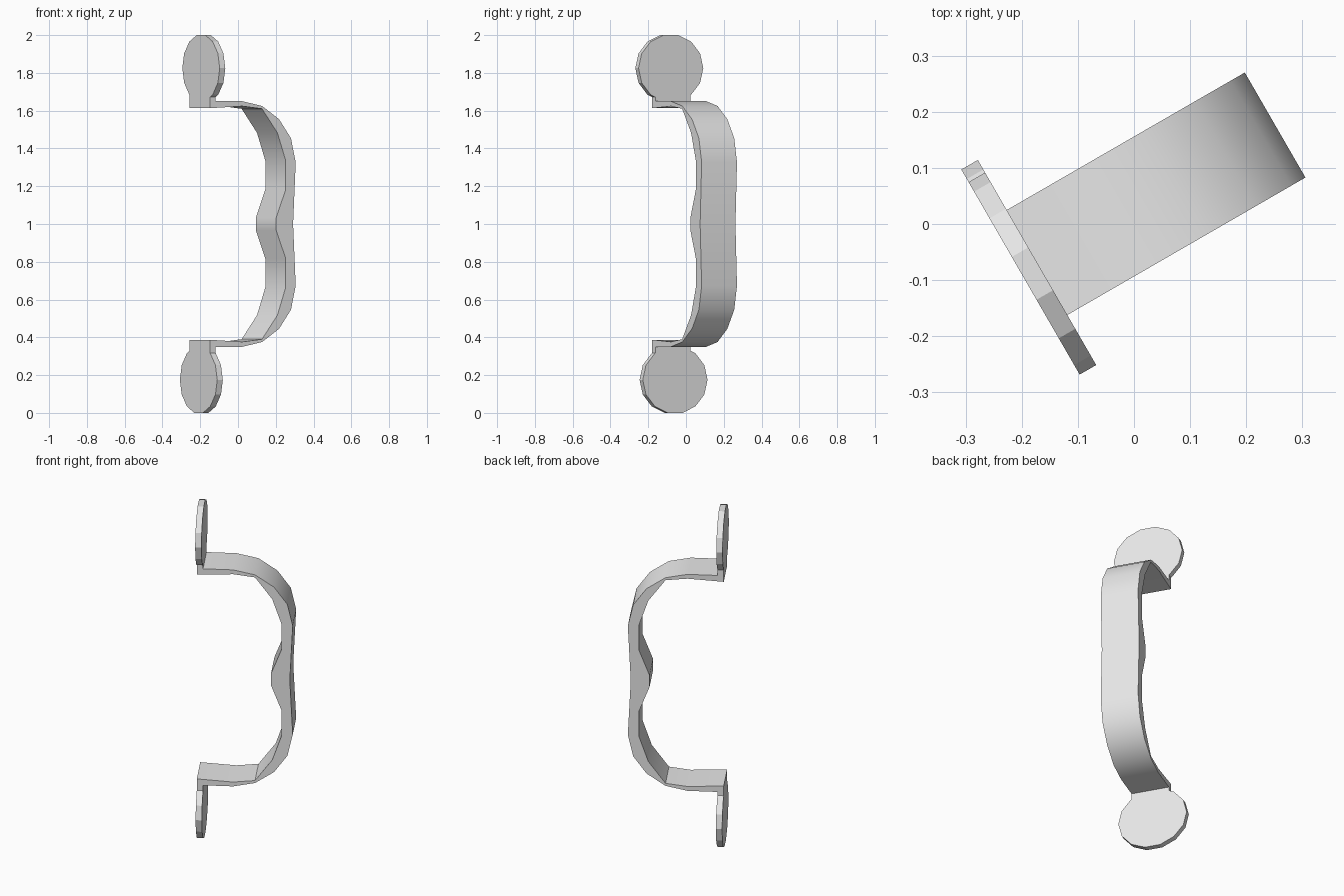
import bpy, bmesh
from math import sin, cos, radians, tau
from mathutils import Matrix, Vector

cube = bpy.data.objects.get("Cube")
if cube:
    bpy.data.objects.remove(cube, do_unlink=True)

metal = bpy.data.materials.new("light_grey_metal")
metal.use_nodes = True
GREY = (0.8, 0.8, 0.8, 1)
metal.diffuse_color = GREY
metal.node_tree.nodes["Principled BSDF"].inputs["Base Color"].default_value = GREY

TURN = Matrix.Rotation(radians(30), 4, 'Z')   # whole handle is turned about z
BACK, FACE = -0.218, -0.184                   # mounting plate depth
MID, HALF = 0.027, 0.108                      # strap centre and half width


def extrude(name, outline, step):
    """Extrude a planar outline by a vector, then turn it into place."""
    bm = bmesh.new()
    face = bm.faces.new([bm.verts.new(p) for p in outline])
    new = bmesh.ops.extrude_face_region(bm, geom=[face], use_keep_orig=True)["geom"]
    moved = [g for g in new if isinstance(g, bmesh.types.BMVert)]
    bmesh.ops.translate(bm, vec=Vector(step), verts=moved)
    bmesh.ops.recalc_face_normals(bm, faces=bm.faces)
    bm.transform(TURN)
    mesh = bpy.data.meshes.new(name)
    bm.to_mesh(mesh)
    bm.free()
    mesh.materials.append(metal)
    obj = bpy.data.objects.new(name, mesh)
    bpy.context.collection.objects.link(obj)
    return obj


def mirrored(half):
    """Continue an upper half profile below z = 1."""
    return half + [(u, 2 - z) for u, z in reversed(half) if z > 1]


# Curved grip strap, with a swelling on the inside of the middle
outer = mirrored([(BACK, 1.65), (-0.02, 1.65), (0.10, 1.625), (0.204, 1.555),
                  (0.277, 1.454), (0.306, 1.327), (0.29, 1.0)])
inner = mirrored([(BACK, 1.613), (-0.02, 1.624), (0.10, 1.61), (0.194, 1.483),
                  (0.245, 1.335), (0.245, 1.183), (0.187, 1.034)])
profile = outer + inner[::-1]
strap = extrude("grip_strap", [(u, MID - HALF, z) for u, z in profile],
                (0, 2 * HALF, 0))

# Round mounting plates and the necks joining them to the strap
SIDES = 14
for label, s in (("upper", 1), ("lower", -1)):
    rim = [(BACK, MID - s * 0.013 + 0.198 * cos(tau * i / SIDES),
            1 + s * 0.825 + 0.18 * sin(tau * i / SIDES)) for i in range(SIDES)]
    extrude(label + "_mounting_plate", rim, (FACE - BACK, 0, 0))
    neck = [(BACK, MID + a * HALF, 1 + s * z)
            for a, z in ((-1, 0.63), (1, 0.63), (1, 0.69), (-1, 0.69))]
    extrude(label + "_neck", neck, (FACE - BACK, 0, 0))

# Soft shading along the bend of the strap
bpy.ops.object.select_all(action='DESELECT')
strap.select_set(True)
bpy.context.view_layer.objects.active = strap
bpy.ops.object.shade_smooth_by_angle(angle=radians(30))
